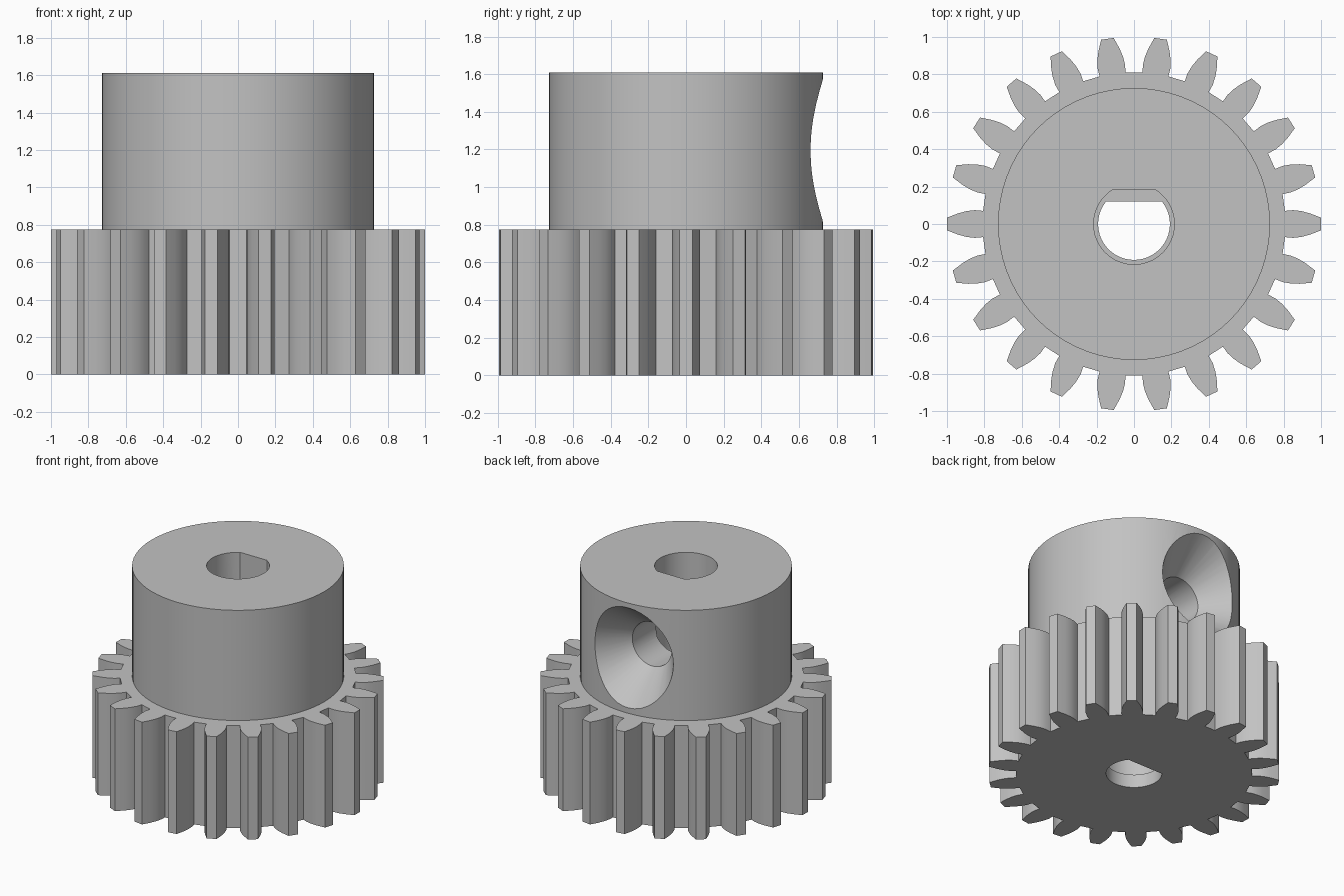
import bpy, bmesh, math
from mathutils import Matrix

cube = bpy.data.objects.get("Cube")
if cube:
    bpy.data.objects.remove(cube, do_unlink=True)

TEETH = 22
GEAR_TOP, HUB_TOP, HUB_R = 0.775, 1.61, 0.727

steel = bpy.data.materials.new("steel_grey")
steel.use_nodes = True
steel.diffuse_color = (0.54, 0.54, 0.54, 1)
steel.node_tree.nodes["Principled BSDF"].inputs["Base Color"].default_value = steel.diffuse_color


def prism(name, outline, z0, z1):
    """Extrude a closed xy outline from z0 to z1."""
    bm = bmesh.new()
    face = bm.faces.new([bm.verts.new((x, y, z0)) for x, y in outline])
    out = bmesh.ops.extrude_face_region(bm, geom=[face])
    top = [g for g in out["geom"] if isinstance(g, bmesh.types.BMVert)]
    bmesh.ops.translate(bm, verts=top, vec=(0, 0, z1 - z0))
    return finish(name, bm)


def finish(name, bm):
    bmesh.ops.recalc_face_normals(bm, faces=bm.faces)
    mesh = bpy.data.meshes.new(name)
    bm.to_mesh(mesh)
    bm.free()
    mesh.materials.append(steel)
    obj = bpy.data.objects.new(name, mesh)
    bpy.context.collection.objects.link(obj)
    return obj


def arc(radius, start, end, steps):
    angles = [start + (end - start) * i / steps for i in range(steps + 1)]
    return [(radius * math.cos(a), radius * math.sin(a)) for a in angles]


def d_shape(radius, flat):
    """Circle cut off by a flat on its back side."""
    a = math.asin(flat / radius)
    return arc(radius, math.pi - a, 2 * math.pi + a, 32)


def cut(obj, cutter):
    mod = obj.modifiers.new("cut", 'BOOLEAN')
    mod.operation = 'DIFFERENCE'
    mod.solver = 'EXACT'
    mod.object = cutter
    bpy.context.view_layer.objects.active = obj
    bpy.ops.object.modifier_apply(modifier=mod.name)


def gear_outline():
    # half tooth flank as (radius, half width), root to tip
    flank = [(0.807, 0.07), (0.85, 0.074), (0.895, 0.069), (0.94, 0.057), (1.0, 0.034)]
    tooth = [(r, -w) for r, w in flank] + [(r, w) for r, w in reversed(flank)]
    pts = []
    for i in range(TEETH):
        a = 2 * math.pi * i / TEETH
        c, s = math.cos(a), math.sin(a)
        pts += [(x * c - y * s, x * s + y * c) for x, y in tooth]
    return pts


# main bodies
gear = prism("toothed_gear", gear_outline(), 0, GEAR_TOP)
hub = prism("hub", arc(HUB_R, 0, 2 * math.pi * 71 / 72, 71), GEAR_TOP, HUB_TOP)

# stepped shaft bore with a flat
wide_bore = prism("wide_bore_cutter", d_shape(0.216, 0.185), 0.1, 2)
narrow_bore = prism("narrow_bore_cutter", d_shape(0.192, 0.12), -0.2, 0.3)

# countersunk set screw hole, a turned profile along y: (y, radius)
bm = bmesh.new()
rings = []
for y, r in [(0.06, 0.165), (0.45, 0.165), (0.85, 0.475)]:
    ring = bmesh.ops.create_circle(bm, segments=48, radius=r)["verts"]
    move = Matrix.Translation((-0.03, y, 1.195)) @ Matrix.Rotation(math.pi / 2, 4, 'X')
    bmesh.ops.transform(bm, matrix=move, verts=ring)
    rings.append(ring)
for a, b in zip(rings, rings[1:]):
    for i in range(48):
        j = (i + 1) % 48
        bm.faces.new((a[i], a[j], b[j], b[i]))
bm.faces.new(rings[0])
bm.faces.new(rings[-1])
screw_hole = finish("screw_hole_cutter", bm)

cut(gear, wide_bore)
cut(gear, narrow_bore)
cut(hub, wide_bore)
cut(hub, screw_hole)
for cutter in (wide_bore, narrow_bore, screw_hole):
    bpy.data.objects.remove(cutter, do_unlink=True)

# smooth round walls, keep edges sharp
for obj in (gear, hub):
    bpy.ops.object.select_all(action='DESELECT')
    obj.select_set(True)
    bpy.context.view_layer.objects.active = obj
    bpy.ops.object.shade_smooth_by_angle(angle=math.radians(25))
